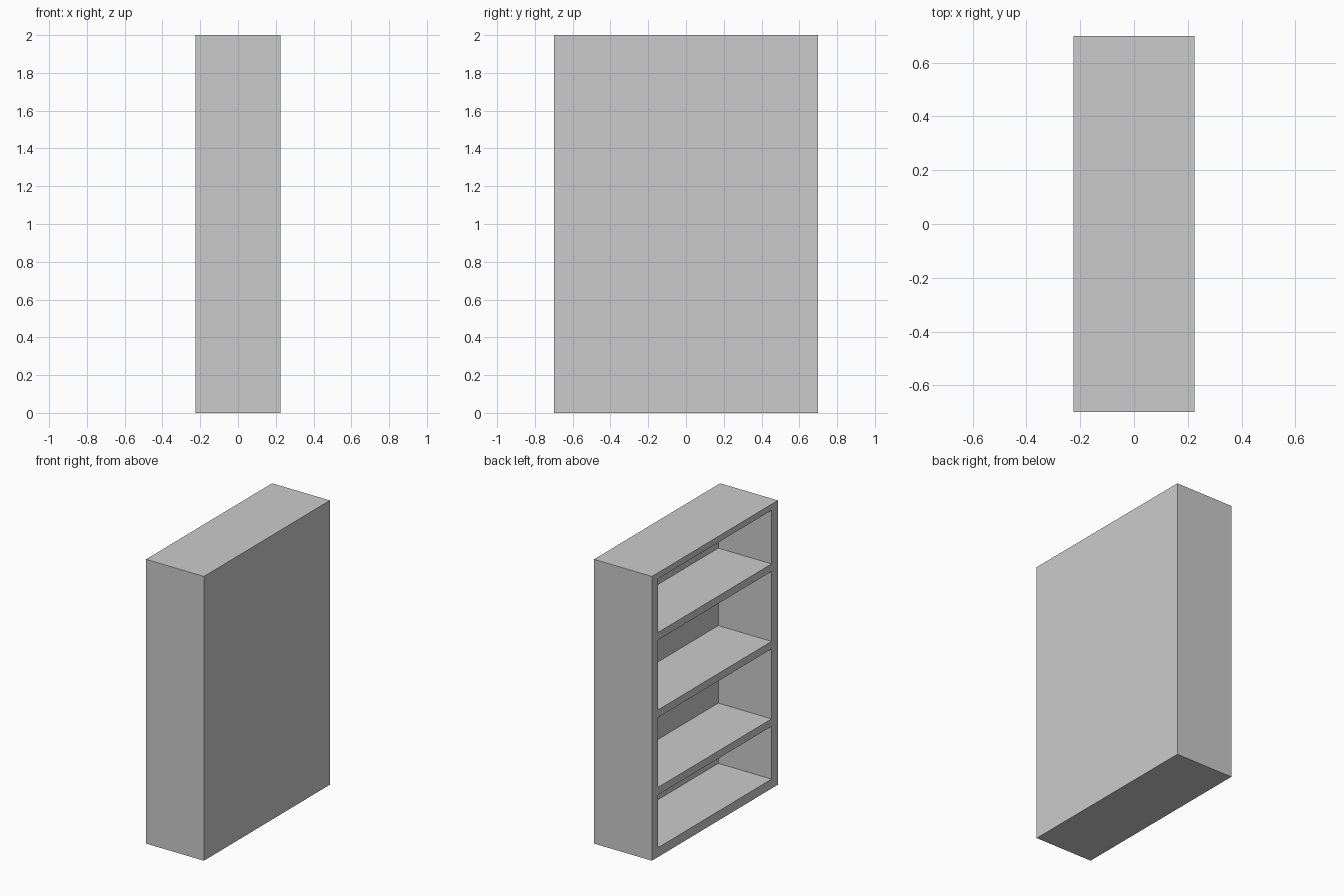
import bpy

if "Cube" in bpy.data.objects:
    bpy.data.objects.remove(bpy.data.objects["Cube"])

DEPTH, WIDTH, HEIGHT = 0.45, 1.4, 2.0
SIDE, BACK = 0.07, 0.035
# floor and ceiling height of each compartment
COMPARTMENTS = [(0.066, 0.437), (0.49, 0.982), (1.035, 1.527), (1.58, 1.957)]


def box(name, lo, hi):
    bpy.ops.mesh.primitive_cube_add(size=1, location=[(a + b) / 2 for a, b in zip(lo, hi)])
    ob = bpy.context.object
    ob.name = name
    ob.scale = [b - a for a, b in zip(lo, hi)]
    bpy.ops.object.transform_apply(location=False, rotation=False, scale=True)
    return ob


# Solid cabinet body; the back panel is on +x and the open side on -x
cabinet = box("bookcase", (-DEPTH / 2, -WIDTH / 2, 0), (DEPTH / 2, WIDTH / 2, HEIGHT))

# Hollow out the compartments, leaving the frame, shelves and back panel
for i, (floor, ceiling) in enumerate(COMPARTMENTS):
    cutter = box(f"compartment_cutter_{i + 1}",
                 (-DEPTH / 2 - 0.1, -WIDTH / 2 + SIDE, floor),
                 (DEPTH / 2 - BACK, WIDTH / 2 - SIDE, ceiling))
    cut = cabinet.modifiers.new(f"compartment_{i + 1}", 'BOOLEAN')
    cut.operation = 'DIFFERENCE'
    cut.solver = 'EXACT'
    cut.object = cutter
    # Bake the cut so no helper object stays in the scene
    bpy.context.view_layer.objects.active = cabinet
    bpy.ops.object.modifier_apply(modifier=cut.name)
    bpy.data.objects.remove(cutter, do_unlink=True)
